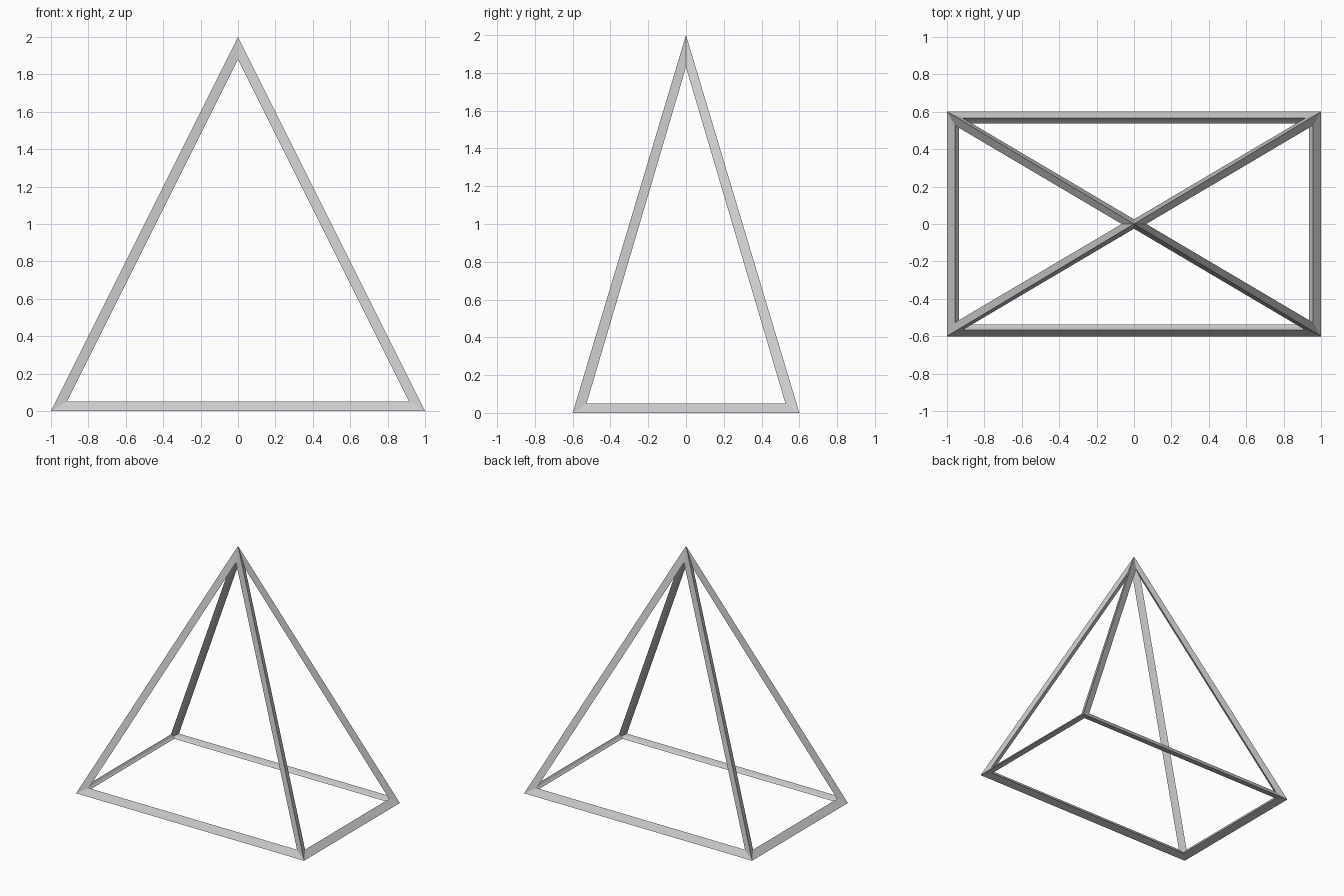
import bpy, bmesh

if "Cube" in bpy.data.objects:
    bpy.data.objects.remove(bpy.data.objects["Cube"])

HALF_X, HALF_Y, HEIGHT = 1.0, 0.6, 2.0
BAR = 0.076

# Solid rectangular pyramid
bm = bmesh.new()
base = [bm.verts.new((sx * HALF_X, sy * HALF_Y, 0))
        for sx, sy in ((-1, -1), (1, -1), (1, 1), (-1, 1))]
apex = bm.verts.new((0, 0, HEIGHT))
bm.faces.new(base[::-1])
for i in range(4):
    bm.faces.new((base[i], base[(i + 1) % 4], apex))
bmesh.ops.recalc_face_normals(bm, faces=bm.faces[:])

mesh = bpy.data.meshes.new("pyramid_frame")
bm.to_mesh(mesh)
bm.free()
frame = bpy.data.objects.new("pyramid_frame", mesh)
bpy.context.collection.objects.link(frame)

# Edges become bars, growing inward from the pyramid's surface
wire = frame.modifiers.new("bars", 'WIREFRAME')
wire.thickness = BAR
wire.offset = -1
wire.use_even_offset = True
wire.use_relative_offset = False
wire.use_replace = True
